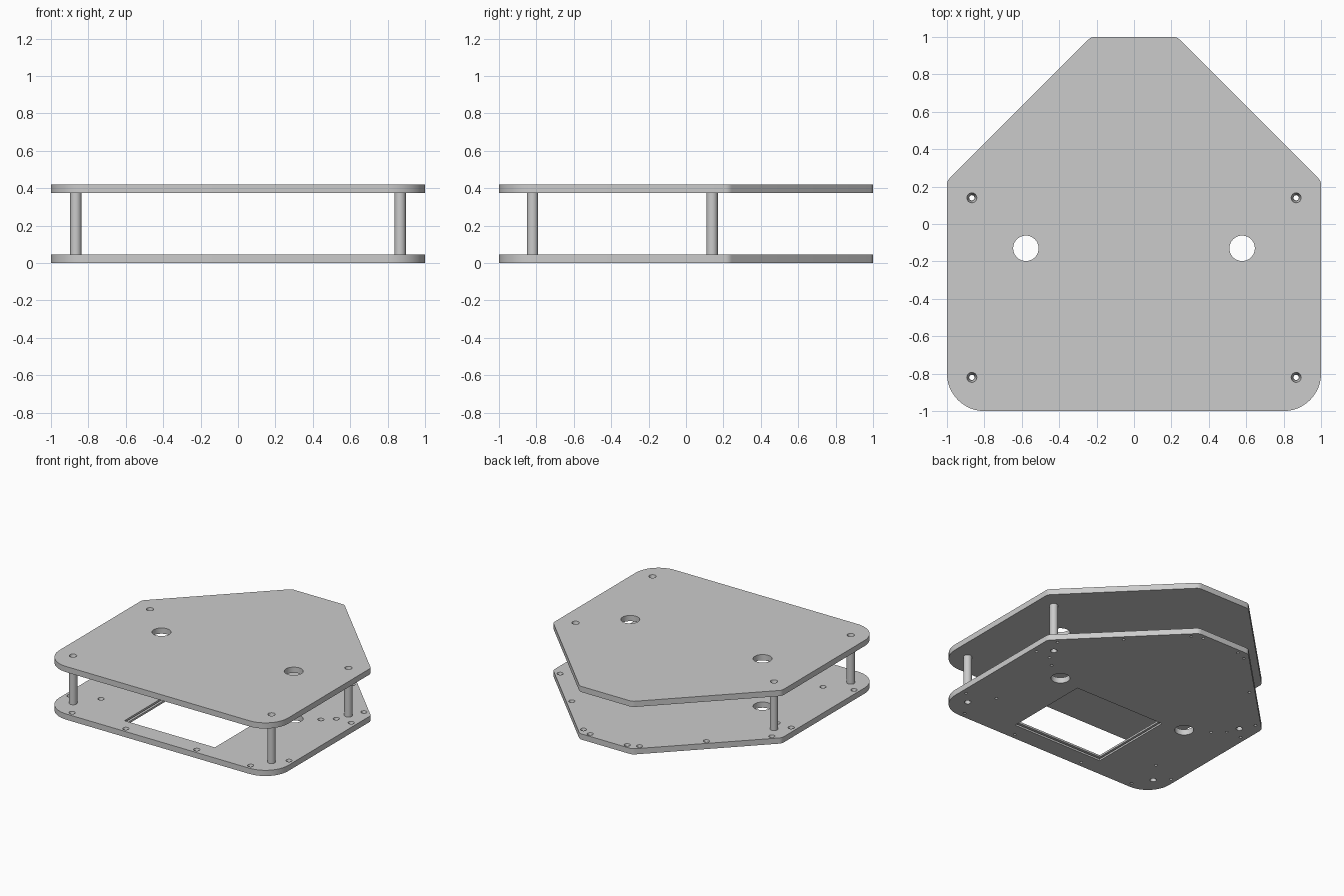
import bpy, bmesh, math
from mathutils import Vector, Matrix

cube = bpy.data.objects.get("Cube")
if cube:
    bpy.data.objects.remove(cube, do_unlink=True)

grey = bpy.data.materials.new("light_grey")
grey.use_nodes = True
grey.diffuse_color = (0.6, 0.6, 0.6, 1)
grey.node_tree.nodes["Principled BSDF"].inputs["Base Color"].default_value = (0.6, 0.6, 0.6, 1)

THICK, TOP_Z = 0.045, 0.375
POSTS = [(0.867, -0.82), (0.867, 0.14)]
SCREWS = [(0.78, -0.957), (0.31, -0.957), (0.957, -0.73), (0.745, -0.645),
          (0.745, -0.03), (0.828, 0.045), (0.954, 0.05), (0.925, 0.25),
          (0.588, 0.585), (0.245, 0.93), (0.162, 0.965)]
# Outline corners with fillet radius, right half
CORNERS = [(1, -1, 0.2), (1, 0.23, 0.05), (0.23, 1, 0.05)]


def mirrored(points):
    return [(s * x, y) for x, y in points for s in (1, -1)]


def make_object(name, bm):
    mesh = bpy.data.meshes.new(name)
    bmesh.ops.recalc_face_normals(bm, faces=bm.faces)
    bm.to_mesh(mesh)
    bm.free()
    obj = bpy.data.objects.new(name, mesh)
    bpy.context.collection.objects.link(obj)
    mesh.materials.append(grey)
    return obj


def activate(obj):
    bpy.ops.object.select_all(action='DESELECT')
    obj.select_set(True)
    bpy.context.view_layer.objects.active = obj


def smooth(obj):
    activate(obj)
    bpy.ops.object.shade_smooth_by_angle(angle=math.radians(30))


def add_cone(bm, x, y, z0, z1, r0, r1, sides=24):
    bmesh.ops.create_cone(bm, cap_ends=True, segments=sides, radius1=r0, radius2=r1,
                          depth=z1 - z0, matrix=Matrix.Translation((x, y, (z0 + z1) / 2)))


def add_box(bm, low, high):
    low, high = Vector(low), Vector(high)
    bmesh.ops.create_cube(bm, size=1, matrix=Matrix.Translation((low + high) / 2)
                          @ Matrix.Diagonal((high - low).to_4d()))


def cut(obj, bm):
    cutter = make_object("cutter", bm)
    cutter.hide_render = True
    mod = obj.modifiers.new("cut", 'BOOLEAN')
    mod.operation, mod.solver, mod.object = 'DIFFERENCE', 'EXACT', cutter
    activate(obj)
    bpy.ops.object.modifier_apply(modifier=mod.name)
    bpy.data.objects.remove(cutter, do_unlink=True)


def outline():
    loop = CORNERS + [(-x, y, r) for x, y, r in reversed(CORNERS)]
    points = []
    for i, (x, y, r) in enumerate(loop):
        p = Vector((x, y))
        to_prev = (Vector(loop[i - 1][:2]) - p).normalized()
        to_next = (Vector(loop[(i + 1) % len(loop)][:2]) - p).normalized()
        half = to_prev.angle(to_next) / 2
        centre = p + (to_prev + to_next).normalized() * r / math.sin(half)
        start = p + to_prev * r / math.tan(half) - centre
        sweep, steps = math.pi - 2 * half, 12 if r > 0.1 else 5
        for k in range(steps + 1):
            points.append(centre + Matrix.Rotation(sweep * k / steps, 2) @ start)
    return points


def make_plate(name, z):
    bm = bmesh.new()
    face = bm.faces.new([bm.verts.new((p.x, p.y, z)) for p in outline()])
    up = bmesh.ops.extrude_face_region(bm, geom=[face])["geom"]
    bmesh.ops.translate(bm, vec=(0, 0, THICK),
                        verts=[v for v in up if isinstance(v, bmesh.types.BMVert)])
    plate = make_object(name, bm)
    # Pair of large through holes
    bm = bmesh.new()
    for x, y in mirrored([(0.578, -0.13)]):
        add_cone(bm, x, y, z - 0.02, z + THICK + 0.02, 0.068, 0.068, 48)
    cut(plate, bm)
    return plate


# Upper plate with countersunk post holes
top_plate = make_plate("top_plate", TOP_Z)
bm = bmesh.new()
for x, y in mirrored(POSTS):
    add_cone(bm, x, y, TOP_Z - 0.005, TOP_Z + THICK + 0.001, 0.015, 0.027)
cut(top_plate, bm)
smooth(top_plate)

# Lower plate with screw holes and a grooved rectangular window
bottom_plate = make_plate("bottom_plate", 0)
bm = bmesh.new()
for x, y in mirrored(SCREWS):
    add_cone(bm, x, y, -0.001, THICK + 0.001, 0.01, 0.023, 16)
for x, y in mirrored(POSTS):
    add_cone(bm, x, y, -0.001, THICK + 0.005, 0.024, 0.015)
cut(bottom_plate, bm)
bm = bmesh.new()
add_box(bm, (-0.395, -0.853, -0.02), (0.395, -0.16, THICK + 0.02))
cut(bottom_plate, bm)
bm = bmesh.new()
add_box(bm, (-0.42, -0.88, 0.015), (0.42, -0.135, 0.03))
cut(bottom_plate, bm)
smooth(bottom_plate)

# Hollow spacer posts
for (x, y), label in zip(mirrored(POSTS), ("front_left", "front_right", "back_left", "back_right")):
    bm = bmesh.new()
    add_cone(bm, x, y, THICK, TOP_Z, 0.03, 0.03, 32)
    post = make_object(label + "_post", bm)
    bm = bmesh.new()
    add_cone(bm, x, y, THICK - 0.01, TOP_Z + 0.01, 0.014, 0.014)
    cut(post, bm)
    smooth(post)
